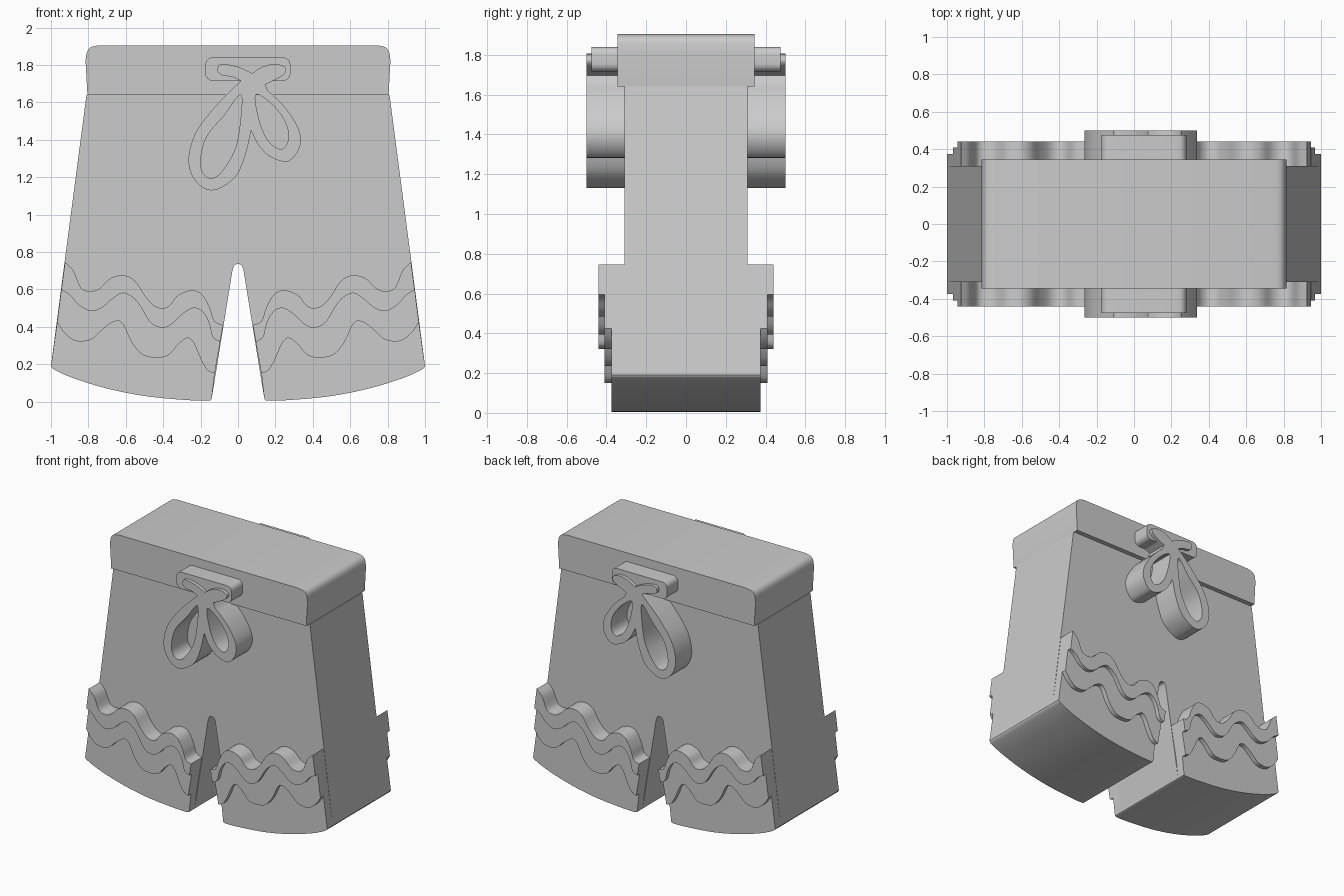
import bpy
import bmesh
import math
from mathutils import Matrix, Vector

if "Cube" in bpy.data.objects:
    bpy.data.objects.remove(bpy.data.objects["Cube"], do_unlink=True)

fabric = bpy.data.materials.new("plain_grey")
fabric.use_nodes = True
grey = (0.6, 0.6, 0.6, 1)
fabric.diffuse_color = grey
fabric.node_tree.nodes["Principled BSDF"].inputs["Base Color"].default_value = grey


def smooth(points, closed=False, steps=5):
    """Rounded path through the points (Catmull-Rom)."""
    pts = [Vector(p) for p in points]
    count = len(pts)

    def at(i):
        return pts[i % count] if closed else pts[max(0, min(i, count - 1))]

    path = []
    for i in range(count if closed else count - 1):
        a, b, c, d = (at(i + k) for k in (-1, 0, 1, 2))
        for s in range(steps):
            t = s / steps
            path.append(b + (c - a) * t / 2 + (a - b * 2.5 + c * 2 - d / 2) * t**2
                        + (b * 1.5 - a / 2 - c * 1.5 + d / 2) * t**3)
    return path if closed else path + [pts[-1]]


def flip(path):
    """Mirrored copy of a path, run in the opposite order."""
    return [Vector((-p[0], p[1])) for p in reversed(path)]


def extrude(name, outlines, back, front, both_sides=True):
    """Fill front-plane outlines (inner ones are holes) and extrude along y."""
    curve = bpy.data.curves.new(name, "CURVE")
    curve.dimensions = "2D"
    curve.fill_mode = "BOTH"
    curve.extrude = (front - back) / 2
    for outline in outlines:
        spline = curve.splines.new("POLY")
        spline.points.add(len(outline) - 1)
        for point, p in zip(spline.points, outline):
            point.co = (p[0], p[1], 0, 1)
        spline.use_cyclic_u = True
    helper = bpy.data.objects.new(name + "_outline", curve)
    bpy.context.collection.objects.link(helper)
    graph = bpy.context.evaluated_depsgraph_get()
    mesh = bpy.data.meshes.new_from_object(helper.evaluated_get(graph))
    bpy.data.objects.remove(helper, do_unlink=True)
    mesh.name = name

    # Stand the shape upright and weld caps to walls
    mesh.transform(Matrix.Translation((0, -(front + back) / 2, 0))
                   @ Matrix.Rotation(math.pi / 2, 4, "X"))
    bm = bmesh.new()
    bm.from_mesh(mesh)
    bmesh.ops.remove_doubles(bm, verts=bm.verts, dist=0.0001)
    bmesh.ops.recalc_face_normals(bm, faces=bm.faces)
    bm.to_mesh(mesh)
    bm.free()
    mesh.shade_smooth()
    mesh.set_sharp_from_angle(angle=math.radians(35))
    mesh.materials.clear()
    mesh.materials.append(fabric)
    part = bpy.data.objects.new(name, mesh)
    bpy.context.collection.objects.link(part)
    if both_sides:
        mirror = part.modifiers.new("front_and_back", "MIRROR")
        mirror.use_axis = (False, True, False)
        mirror.use_mirror_merge = False
    return part


# Depths of the layers
BODY, BAND, HEM, MIDDLE, TOP = 0.31, 0.345, 0.375, 0.41, 0.44

# Shorts body with a notch between the legs
hem_line = smooth([(.14, .02), (.16, .005), (.3, .01), (.5, .03), (.7, .07),
                   (.88, .125), (.98, .17), (1, .19)])
half = smooth([(.005, .735), (.02, .728), (.03, .7)]) + hem_line + [(.81, 1.64)]
extrude("shorts_body", [half + flip(half)], -BODY, BODY, False)

# Waistband with rounded upper corners
band = [(.805, 1.64)] + smooth([(.815, 1.82), (.808, 1.868), (.785, 1.895), (.74, 1.905)])
extrude("waistband", [band + flip(band)], -BAND, BAND, False)

# Wavy edges of the leg trim, from the inner seam to the outer seam
upper_wave = smooth([(.08, .41), (.125, .43), (.15, .5), (.19, .57), (.245, .595),
                     (.32, .57), (.36, .52), (.4, .5), (.45, .515), (.5, .57),
                     (.55, .645), (.61, .675), (.68, .66), (.74, .605), (.79, .59),
                     (.84, .61), (.88, .7), (.925, .745)])
middle_wave = smooth([(.095, .32), (.135, .345), (.155, .42), (.19, .48), (.24, .5),
                      (.3, .465), (.36, .41), (.41, .395), (.47, .425), (.54, .535),
                      (.61, .58), (.67, .55), (.73, .5), (.79, .485), (.85, .515),
                      (.9, .57), (.945, .595)])
lower_wave = smooth([(.125, .15), (.165, .17), (.2, .23), (.235, .31), (.27, .34),
                     (.32, .305), (.37, .25), (.43, .235), (.51, .25), (.57, .32),
                     (.62, .42), (.67, .425), (.73, .38), (.79, .33), (.87, .325),
                     (.93, .37), (.967, .425)])

# Stepped trim layers on both legs
trims = [("hem_trim", hem_line, lower_wave, HEM),
         ("middle_wave_trim", lower_wave, middle_wave, MIDDLE),
         ("upper_wave_trim", middle_wave, upper_wave, TOP)]
for name, low, high, depth in trims:
    outline = low + high[::-1]
    extrude("left_" + name, [outline], BODY, depth)
    extrude("right_" + name, [flip(outline)], BODY, depth)

# Rounded plate behind the bow
plate = []
for x, z, start in ((.24, 1.8, 0), (-.135, 1.8, 1), (-.135, 1.755, 2), (.24, 1.755, 3)):
    for step in range(7):
        angle = (start + step / 6) * math.pi / 2
        plate.append((x + .04 * math.cos(angle), z + .04 * math.sin(angle)))
extrude("bow_plate", [plate], BAND, 0.475)

# Drawstring bow: two hanging loops and two short upper ends
large_loop = [(.015, 1.715), (-.12, 1.58), (-.23, 1.43), (-.265, 1.28), (-.22, 1.17),
              (-.13, 1.13), (-.015, 1.2), (.04, 1.32), (.07, 1.45)]
small_loop = [(.07, 1.45), (.11, 1.37), (.18, 1.305), (.27, 1.285), (.33, 1.36),
              (.325, 1.455), (.25, 1.575), (.145, 1.675)]
right_end = [(.145, 1.695), (.24, 1.745), (.255, 1.785), (.2, 1.805), (.13, 1.79),
             (.075, 1.755)]
left_end = [(.075, 1.755), (0, 1.79), (-.09, 1.805), (-.11, 1.77), (-.085, 1.745),
            (-.03, 1.735), (.015, 1.715)]
bow = []
for section in (large_loop, small_loop, right_end, left_end):
    bow += smooth(section)[:-1]
large_hole = smooth([(.015, 1.64), (-.07, 1.535), (-.17, 1.41), (-.2, 1.27),
                     (-.165, 1.2), (-.1, 1.215), (-.02, 1.34), (.01, 1.48)], True)
small_hole = smooth([(.095, 1.64), (.18, 1.59), (.25, 1.5), (.27, 1.41),
                     (.235, 1.35), (.165, 1.39), (.115, 1.5)], True)
extrude("drawstring_bow", [bow, large_hole, small_hole], BODY, 0.5)
